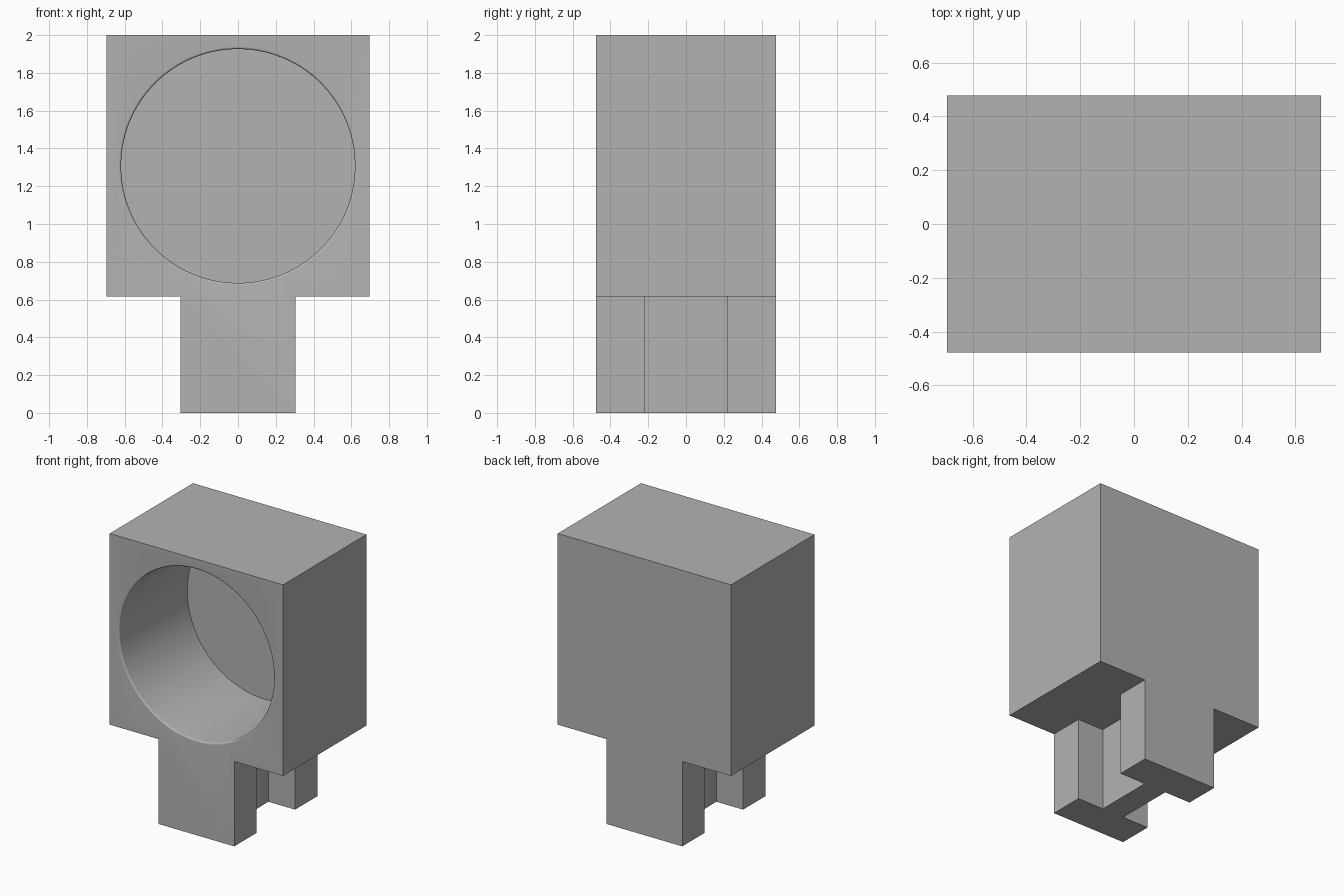
import bpy, bmesh, math
from mathutils import Matrix, Vector

HALF_W, HALF_D, TOP, SHOULDER = 0.695, 0.477, 2.0, 0.615
STEM, WEB, GAP = 0.304, 0.09, 0.22
BORE_R, BORE_Z, BORE_DEPTH, LIP = 0.619, 1.307, 0.78, 0.012

if "Cube" in bpy.data.objects:
    bpy.data.objects.remove(bpy.data.objects["Cube"])

grey = bpy.data.materials.new("light grey")
grey.use_nodes = True
grey.diffuse_color = (0.45, 0.45, 0.45, 1)
grey.node_tree.nodes["Principled BSDF"].inputs["Base Color"].default_value = grey.diffuse_color


def make_object(name, bm):
    bmesh.ops.recalc_face_normals(bm, faces=bm.faces)
    mesh = bpy.data.meshes.new(name)
    bm.to_mesh(mesh)
    bm.free()
    mesh.materials.append(grey)
    obj = bpy.data.objects.new(name, mesh)
    bpy.context.collection.objects.link(obj)
    return obj


# Housing and stem: one front outline extruded through the depth
right = [(STEM, 0), (STEM, SHOULDER), (HALF_W, SHOULDER), (HALF_W, TOP)]
outline = right + [(-x, z) for x, z in reversed(right)]
bm = bmesh.new()
face = bm.faces.new([bm.verts.new((x, -HALF_D, z)) for x, z in outline])
extruded = bmesh.ops.extrude_face_region(bm, geom=[face])["geom"]
bmesh.ops.translate(bm, vec=(0, 2 * HALF_D, 0),
                    verts=[v for v in extruded if isinstance(v, bmesh.types.BMVert)])
body = make_object("housing_with_stem", bm)

# Round blind bore with a rounded lip, revolved from a profile of (radius, y)
arc = [math.radians(a) for a in range(0, 91, 15)]
profile = [(0, BORE_DEPTH), (BORE_R, BORE_DEPTH)]
profile += [(BORE_R + LIP * (1 - math.cos(a)), LIP * (1 - math.sin(a))) for a in arc]
profile += [(BORE_R + LIP, -0.1), (0, -0.1)]
bm = bmesh.new()
verts = [bm.verts.new((r, y - HALF_D, BORE_Z)) for r, y in profile]
edges = [bm.edges.new(pair) for pair in zip(verts, verts[1:])]
bmesh.ops.spin(bm, geom=verts + edges, cent=(0, 0, BORE_Z), axis=(0, 1, 0),
               angle=math.tau, steps=128)
bmesh.ops.remove_doubles(bm, verts=bm.verts, dist=0.0005)
cutters = [make_object("bore_cutter", bm)]

# Side channels that leave an H-shaped stem
for side, name in ((1, "left"), (-1, "right")):
    bm = bmesh.new()
    size = Vector((0.4, 2 * GAP, SHOULDER + 0.2))
    centre = Vector((side * (WEB + 0.2), 0, SHOULDER - size.z / 2))
    bmesh.ops.create_cube(bm, size=1, matrix=Matrix.Translation(centre) @ Matrix.Diagonal(size.to_4d()))
    cutters.append(make_object(name + "_channel_cutter", bm))

bpy.ops.object.select_all(action="DESELECT")
bpy.context.view_layer.objects.active = body
body.select_set(True)
for cutter in cutters:
    cut = body.modifiers.new(cutter.name, "BOOLEAN")
    cut.operation = "DIFFERENCE"
    cut.solver = "EXACT"
    cut.object = cutter
    bpy.ops.object.modifier_apply(modifier=cut.name)
    bpy.data.objects.remove(cutter)

bpy.ops.object.shade_smooth_by_angle(angle=math.radians(30))
